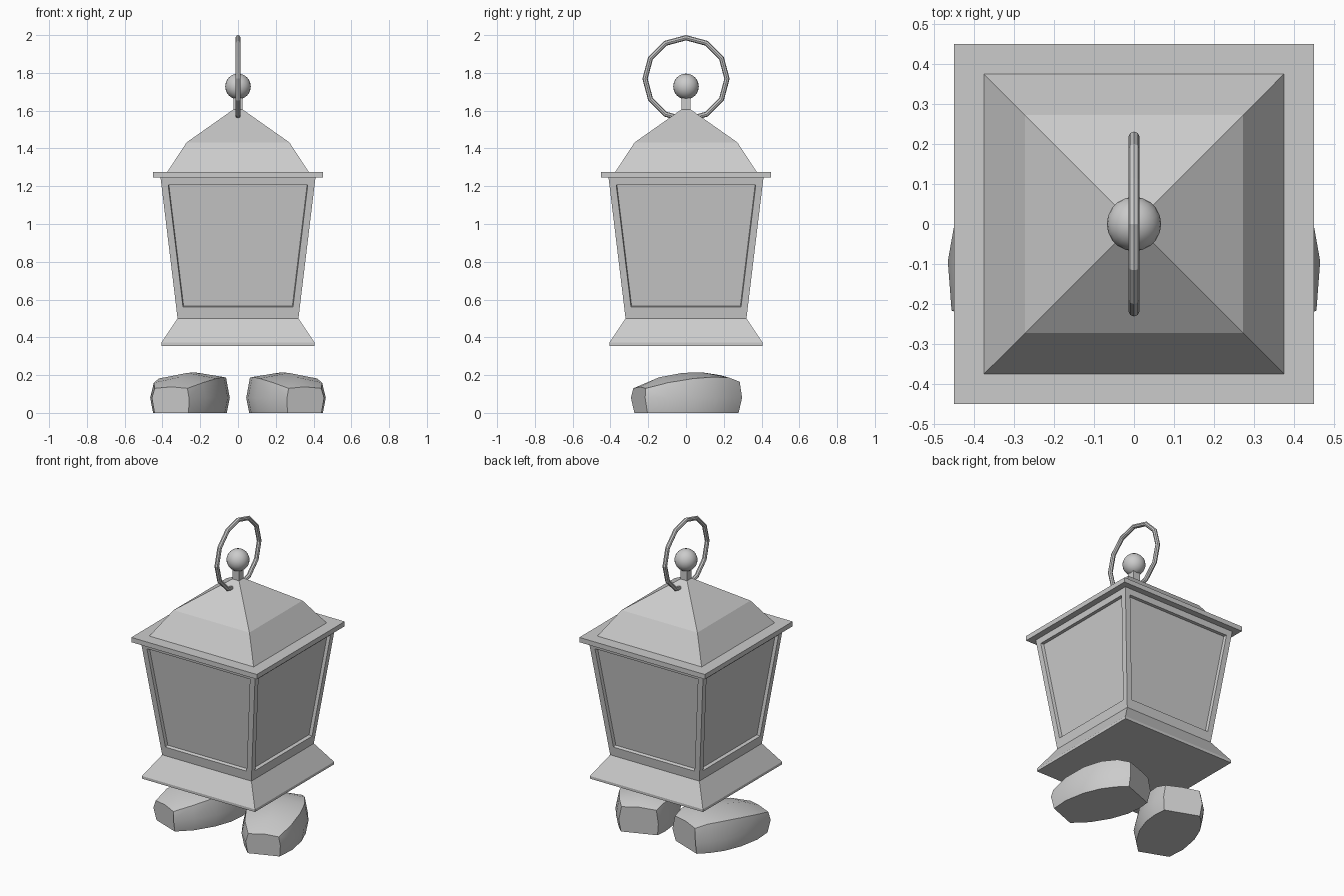
import bpy, bmesh, math
from mathutils import Matrix

if "Cube" in bpy.data.objects:
    bpy.data.objects.remove(bpy.data.objects["Cube"])


def finish(bm, name, smooth=None):
    bmesh.ops.recalc_face_normals(bm, faces=bm.faces[:])
    mesh = bpy.data.meshes.new(name)
    bm.to_mesh(mesh)
    bm.free()
    ob = bpy.data.objects.new(name, mesh)
    bpy.context.collection.objects.link(ob)
    if smooth:
        bpy.ops.object.select_all(action='DESELECT')
        ob.select_set(True)
        bpy.context.view_layer.objects.active = ob
        bpy.ops.object.shade_smooth_by_angle(angle=math.radians(smooth))
    return ob


def loft(bm, rings, closed=True):
    """Skin rows of points; returns the list of face rows."""
    vs = [[bm.verts.new(p) for p in r] for r in rings]
    n = len(vs[0])
    rows = []
    for a, b in zip(vs, vs[1:]):
        rows.append([bm.faces.new((a[i], a[(i + 1) % n], b[(i + 1) % n], b[i]))
                     for i in range(n if closed else n - 1)])
    bm.faces.new(vs[0][::-1])
    bm.faces.new(vs[-1])
    return rows


def square_loft(bm, profile):
    """Square stack from (half width, z) pairs."""
    return loft(bm, [[(-h, -h, z), (h, -h, z), (h, h, z), (-h, h, z)]
                     for h, z in profile])


# Lantern body with flared base and recessed panes
bm = bmesh.new()
rows = square_loft(bm, [(0.405, 0.355), (0.405, 0.372), (0.32, 0.5), (0.41, 1.245)])
bmesh.ops.recalc_face_normals(bm, faces=bm.faces[:])
panes = rows[-1]
bmesh.ops.inset_individual(bm, faces=panes, thickness=0.037)
for f in panes:
    for v in f.verts:
        z = 0.56 if v.co.z < 0.9 else 1.207
        half = 0.32 + (z - 0.5) * 0.09 / 0.745
        inner = half - 0.036
        # keep each corner on the sloped wall plane
        if abs(f.normal.x) > 0.5:
            v.co = (math.copysign(half, v.co.x), math.copysign(inner, v.co.y), z)
        else:
            v.co = (math.copysign(inner, v.co.x), math.copysign(half, v.co.y), z)
bm.normal_update()
bmesh.ops.inset_individual(bm, faces=panes, thickness=0.005, depth=-0.02)
finish(bm, "lantern_body")

# Eave slab, two-slope roof and finial neck
for name, prof in (
    ("eave_slab", [(0.45, 1.245), (0.45, 1.276)]),
    ("roof", [(0.375, 1.275), (0.272, 1.432), (0.012, 1.615)]),
    ("finial_neck", [(0.024, 1.58), (0.024, 1.69)]),
):
    bm = bmesh.new()
    square_loft(bm, prof)
    finish(bm, name)

# Finial ball
bm = bmesh.new()
bmesh.ops.create_uvsphere(bm, u_segments=20, v_segments=12, radius=0.068,
                          matrix=Matrix.Translation((0, 0, 1.728)))
finish(bm, "finial_ball", 40)

# Hanging ring, twelve straight segments
bpy.ops.mesh.primitive_torus_add(major_segments=12, minor_segments=8,
                                 major_radius=0.217, minor_radius=0.014,
                                 location=(0, 0, 1.769),
                                 rotation=(0, math.pi / 2, 0))
bpy.context.object.name = "hanging_ring"

# Chunky feet, toes turned outward: (along, half width, shoulder z, top z)
stations = [(-0.272, 0.105, 0.13, 0.138), (-0.16, 0.158, 0.16, 0.188),
            (-0.02, 0.185, 0.182, 0.212), (0.10, 0.182, 0.19, 0.214),
            (0.20, 0.155, 0.186, 0.2), (0.272, 0.12, 0.165, 0.172)]
for side, name in ((1, "right_foot"), (-1, "left_foot")):
    bm = bmesh.new()
    rings = []
    for s, w, zs, zt in stations:
        rings.append([(-w * .92, s * .94, 0), (-w, s, 0.08), (-w * .88, s * .97, zs),
                      (0, s * .96, zt),
                      (w * .88, s * .97, zs), (w, s, 0.08), (w * .92, s * .94, 0)])
    loft(bm, rings)
    bm.transform(Matrix.Translation((0.26, 0, 0)) @ Matrix.Rotation(math.radians(21), 4, 'Z'))
    bm.transform(Matrix.Diagonal((side, 1, 1, 1)))
    finish(bm, name, 32)
